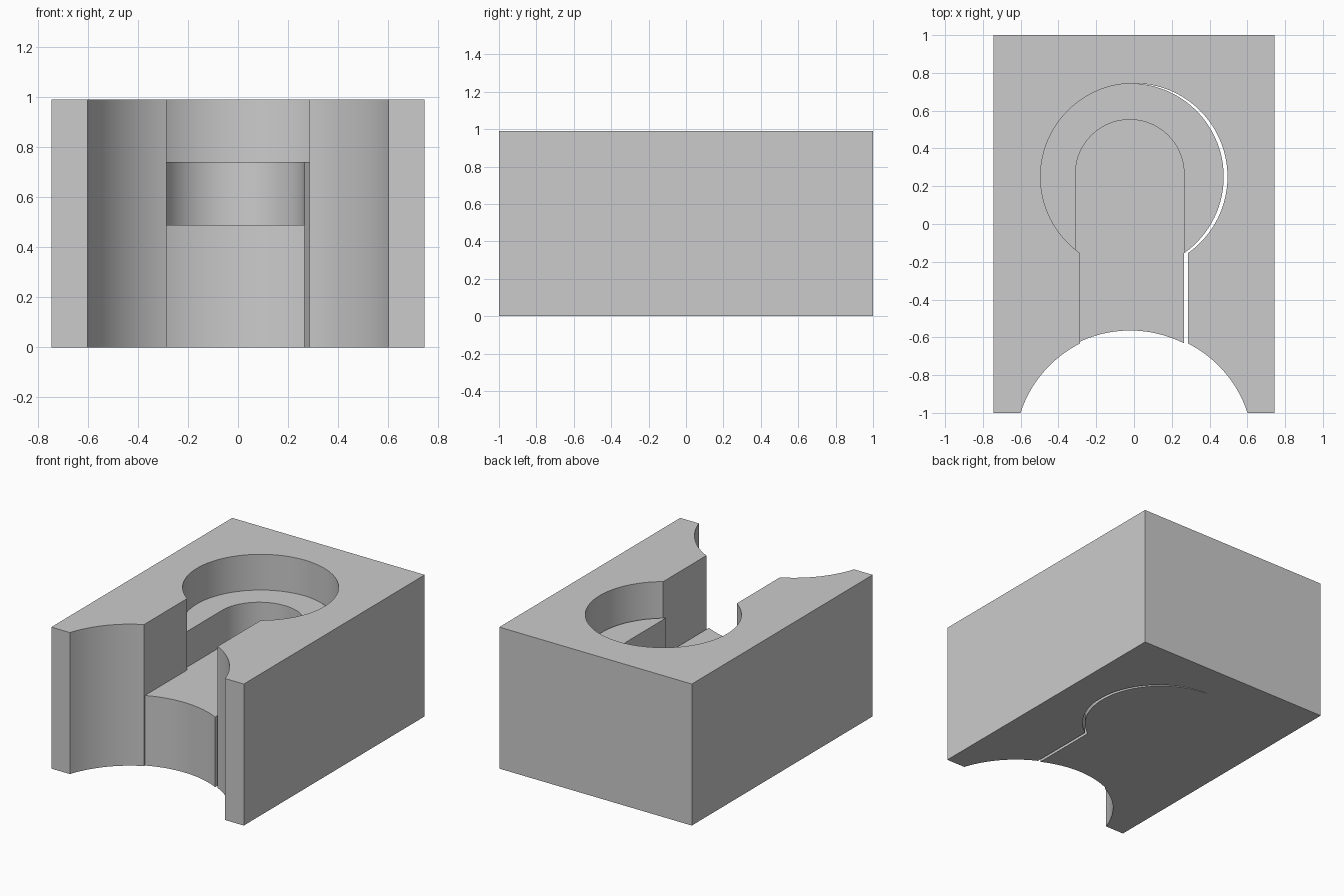
import bpy, bmesh
from math import sin, cos, atan2, hypot, asin, pi, radians

if "Cube" in bpy.data.objects:
    bpy.data.objects.remove(bpy.data.objects["Cube"])

def arc(cx, cy, r, a0, a1, n):
    return [(cx + r * cos(a0 + (a1 - a0) * i / n),
             cy + r * sin(a0 + (a1 - a0) * i / n)) for i in range(n + 1)]

def prism(name, pts, height):
    """Extrude a flat outline up from z = 0."""
    bm = bmesh.new()
    face = bm.faces.new([bm.verts.new((x, y, 0)) for x, y in pts])
    ext = bmesh.ops.extrude_face_region(bm, geom=[face])
    top = [v for v in ext["geom"] if isinstance(v, bmesh.types.BMVert)]
    bmesh.ops.translate(bm, verts=top, vec=(0, 0, height))
    bmesh.ops.recalc_face_normals(bm, faces=bm.faces)
    mesh = bpy.data.meshes.new(name)
    bm.to_mesh(mesh)
    bm.free()
    ob = bpy.data.objects.new(name, mesh)
    bpy.context.collection.objects.link(ob)
    bpy.ops.object.select_all(action='DESELECT')
    ob.select_set(True)
    bpy.context.view_layer.objects.active = ob
    bpy.ops.object.shade_smooth_by_angle(angle=radians(30))
    return ob

W, SLOT = 0.745, 0.285            # block and slot half widths
HOLE_Y, HOLE_R = 0.25, 0.495      # keyhole circle
FRONT_Y, FRONT_R = -1.196, 0.632  # scooped front
SHIFT = -0.02                     # insert sits slightly left
a_slot = asin(SLOT / HOLE_R)      # keyhole circle to slot, from -y
a_in = asin(SLOT / FRONT_R)       # scoop at the slot, from +y
a_out = atan2(0.6, -1 - FRONT_Y)  # scoop at the front corners

# outer block with scooped front and keyhole opening
outline = [(-W, -1)]
outline += arc(0, FRONT_Y, FRONT_R, pi/2 + a_out, pi/2 + a_in, 20)
outline += arc(0, HOLE_Y, HOLE_R, 1.5*pi - a_slot, -pi/2 + a_slot, 80)
outline += arc(0, FRONT_Y, FRONT_R, pi/2 - a_in, pi/2 - a_out, 20)
outline += [(W, -1), (W, 1), (-W, 1)]
prism("outer_block", outline, 0.99)

# round-ended channel floor with scooped front
cx, hw, cy = -0.0225, 0.2875, 0.265
a_r = asin((cx + hw - SHIFT) / FRONT_R)
a_l = asin((SHIFT - cx + hw) / FRONT_R)
channel_end = arc(cx, cy, hw, 0, pi, 48)
floor = arc(SHIFT, FRONT_Y, FRONT_R, pi/2 + a_l, pi/2 - a_r, 32) + channel_end
prism("channel_floor", floor, 0.49)

# raised horseshoe ledge around the channel
b_r = asin((cx + hw - SHIFT) / HOLE_R)
b_l = asin((SHIFT - cx + hw) / HOLE_R)
ledge = arc(SHIFT, HOLE_Y, HOLE_R, -pi/2 + b_r, 1.5*pi - b_l, 80)
prism("horseshoe_ledge", ledge + channel_end[::-1], 0.74)
